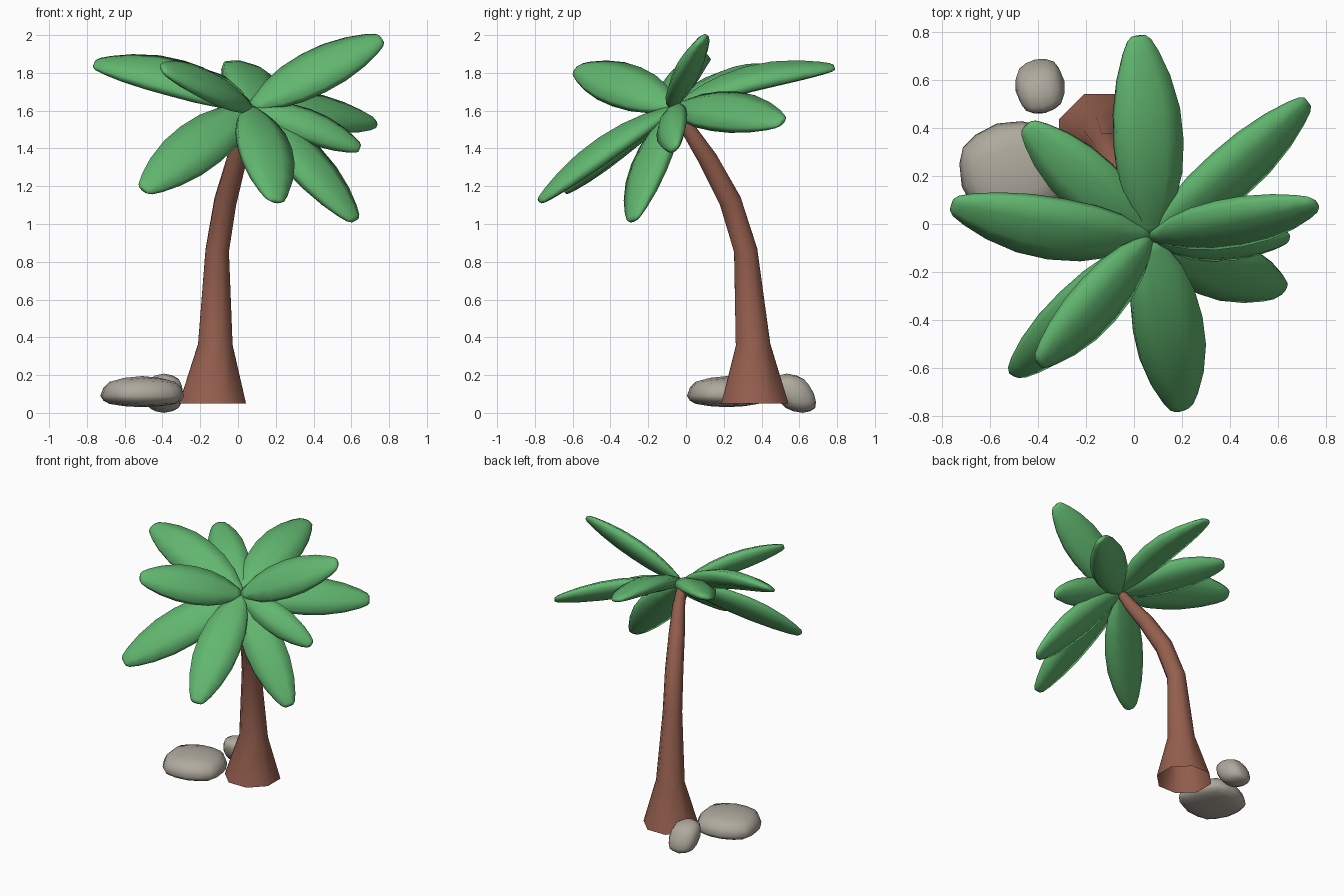
import bpy, bmesh, math
from mathutils import Vector

if "Cube" in bpy.data.objects:
    bpy.data.objects.remove(bpy.data.objects["Cube"])


def material(name, rgb):
    m = bpy.data.materials.new(name)
    m.diffuse_color = (*rgb, 1)
    m.use_nodes = True
    m.node_tree.nodes["Principled BSDF"].inputs["Base Color"].default_value = m.diffuse_color
    return m


GREEN = material("leaf_green", (0.12, 0.47, 0.16))
BROWN = material("bark_brown", (0.30, 0.115, 0.077))
GREY = material("stone_grey", (0.43, 0.40, 0.34))


def finish(name, bm, mat, angle):
    bmesh.ops.recalc_face_normals(bm, faces=bm.faces)
    me = bpy.data.meshes.new(name)
    bm.to_mesh(me)
    bm.free()
    me.materials.append(mat)
    ob = bpy.data.objects.new(name, me)
    bpy.context.collection.objects.link(ob)
    bpy.ops.object.select_all(action='DESELECT')
    ob.select_set(True)
    bpy.context.view_layer.objects.active = ob
    bpy.ops.object.shade_smooth_by_angle(angle=math.radians(angle))
    return ob


def loft(name, rings, mat, angle, cap_start, cap_end):
    """rings: (centre, u axis, v axis), axes already scaled to the radii"""
    bm = bmesh.new()
    loops = []
    for c, u, v in rings:
        loops.append([bm.verts.new(c + u * math.cos(a) + v * math.sin(a))
                      for a in (math.pi / 8 + k * math.pi / 4 for k in range(8))])
    for a, b in zip(loops, loops[1:]):
        for k in range(8):
            j = (k + 1) % 8
            bm.faces.new((a[k], a[j], b[j], b[k]))
    if cap_start:
        bm.faces.new(loops[0])
    if cap_end:
        bm.faces.new(loops[-1])
    return finish(name, bm, mat, angle)


# Trunk: leaning octagonal tube, flared and open at the foot
path = [((-0.135, 0.365, 0.05), 0.192), ((-0.12, 0.355, 0.36), 0.099),
        ((-0.11, 0.316, 0.86), 0.067), ((-0.067, 0.235, 1.12), 0.063),
        ((-0.007, 0.118, 1.34), 0.055), ((0.045, 0.02, 1.49), 0.043),
        ((0.065, -0.04, 1.59), 0.033)]
pts = [Vector(p) for p, r in path]
rings = []
for i, (p, r) in enumerate(path):
    t = pts[min(i + 1, len(pts) - 1)] - pts[max(i - 1, 0)]
    t = Vector((0, 0, 1)) if i == 0 else t.normalized()
    u = Vector((1, 0, 0))
    u = (u - t * u.dot(t)).normalized()
    rings.append((pts[i], u * r, t.cross(u) * r))
loft("trunk", rings, BROWN, 65, False, True)

# Leaves: flattened blunt blades fanned round the tilted crown axis
HUB = Vector((0.07, -0.06, 1.62))
AXIS = Vector((0.3, -0.6, 0.75)).normalized()
PROFILE = [(0, 0.2), (0.06, 0.38), (0.18, 0.71), (0.32, 0.92), (0.48, 1.0),
           (0.64, 0.96), (0.8, 0.77), (0.92, 0.52), (0.98, 0.34), (1.0, 0.2)]


def leaf(name, tip, width=0.29, bow=0.02, axis=AXIS):
    d = Vector(tip) - HUB
    n = (axis - d * axis.dot(d) / d.length_squared).normalized()
    side = d.normalized().cross(n)
    rings = []
    for t, w in PROFILE:
        c = HUB + d * t + n * bow * math.sin(math.pi * t)
        rings.append((c, side * w * width * 0.53, n * w * 0.058))
    loft(name, rings, GREEN, 85, True, True)


leaf("leaf_back", (0.02, 0.785, 1.83), 0.30, 0.05)
leaf("leaf_back_right", (0.725, 0.51, 1.54), 0.27)
leaf("leaf_right_upper", (0.76, 0.085, 1.98), 0.27, 0.01)
leaf("leaf_right_lower", (0.645, -0.06, 1.40), 0.20, 0.02, Vector((0.3, -0.75, 0.6)))
leaf("leaf_front_right", (0.62, -0.28, 1.02), 0.28)
leaf("leaf_front", (0.20, -0.775, 1.12), 0.30, 0.03)
leaf("leaf_front_left_lower", (-0.50, -0.63, 1.18), 0.29)
leaf("leaf_front_left_upper", (-0.40, -0.58, 1.82), 0.27, 0.015)
leaf("leaf_left", (-0.76, 0.08, 1.85), 0.29, 0.05)
leaf("leaf_back_left", (-0.45, 0.41, 1.83), 0.26)


# Rocks: rounded blocks fitted to their extents, flatter below the middle
def rock(name, centre, half, below, yaw, lean):
    bm = bmesh.new()
    bmesh.ops.create_cube(bm, size=2)
    ca, sa = math.cos(yaw), math.sin(yaw)
    bmesh.ops.subdivide_edges(bm, edges=bm.edges[:], cuts=3, use_grid_fill=True)
    for v in bm.verts:
        # blend between cube and sphere for a blocky pebble
        p = v.co.normalized().lerp(v.co, 0.13)
        x, y = p.x * ca - p.y * sa, p.x * sa + p.y * ca
        v.co = Vector((x, y + lean * p.z, p.z))
    size = [max(abs(v.co[i]) for v in bm.verts) for i in range(3)]
    for v in bm.verts:
        p = Vector([v.co[i] / size[i] * half[i] for i in range(3)])
        if p.z < 0:
            p.z *= below / half[2]
        v.co = Vector(centre) + p
    finish(name, bm, GREY, 60)


rock("large_rock", (-0.507, 0.217, 0.09), (0.222, 0.212, 0.105), 0.06, 0.3, 0.0)
rock("small_rock", (-0.392, 0.575, 0.10), (0.102, 0.113, 0.108), 0.1, 0.2, -0.4)
